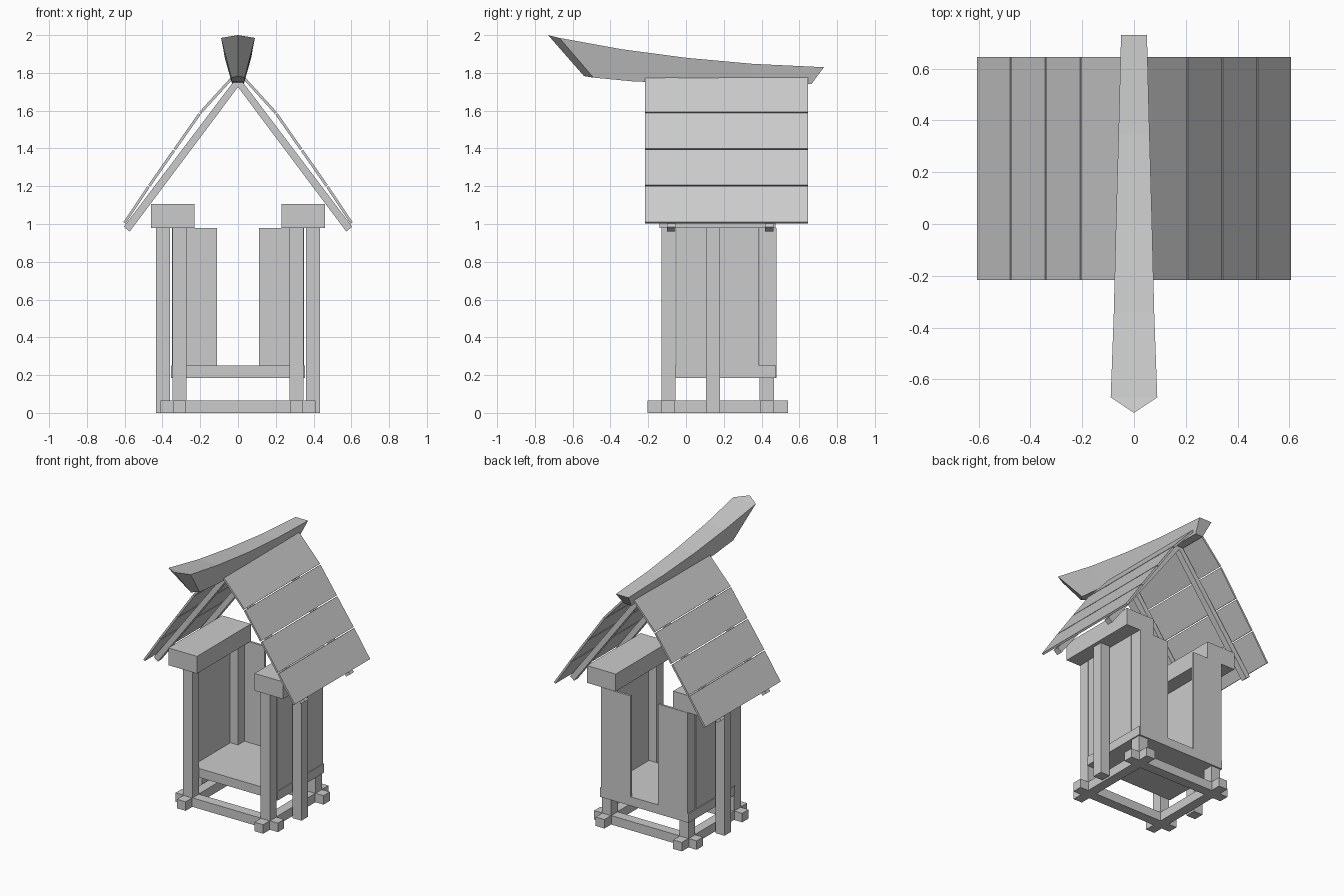
import bpy, bmesh
from mathutils import Vector

if "Cube" in bpy.data.objects:
    bpy.data.objects.remove(bpy.data.objects["Cube"])


def mesh(name, verts, faces):
    bm = bmesh.new()
    vs = [bm.verts.new(v) for v in verts]
    for f in faces:
        bm.faces.new([vs[i] for i in f])
    bmesh.ops.recalc_face_normals(bm, faces=bm.faces)
    me = bpy.data.meshes.new(name)
    bm.to_mesh(me)
    bm.free()
    ob = bpy.data.objects.new(name, me)
    bpy.context.collection.objects.link(ob)
    return ob


def extrude_y(name, profile, y0, y1):
    """Prism from an (x, z) profile, running along y."""
    n = len(profile)
    verts = [(x, y, z) for y in (y0, y1) for x, z in profile]
    faces = [list(range(n)), list(range(n, 2 * n))]
    faces += [(i, (i + 1) % n, (i + 1) % n + n, i + n) for i in range(n)]
    return mesh(name, verts, faces)


def box(name, x0, x1, y0, y1, z0, z1):
    return extrude_y(name, [(x0, z0), (x1, z0), (x1, z1), (x0, z1)], y0, y1)


def mirrored(ob):
    ob.modifiers.new("mirror", 'MIRROR').use_axis[0] = True
    return ob


# Ground frame of crossing beams
for label, y in (("front", -0.093), ("back", 0.428)):
    box(label + "_base_beam", -0.41, 0.41, y - 0.036, y + 0.036, 0, 0.065)
mirrored(box("side_base_beams", 0.275, 0.345, -0.205, 0.54, 0, 0.065))

# Posts: corners, and an outer one in the middle of each side
for label, x, y in (("front", 0.31, -0.093), ("back", 0.31, 0.428), ("middle", 0.398, 0.143)):
    mirrored(box(label + "_posts", x - 0.037, x + 0.037, y - 0.038, y + 0.038, 0, 0.98))

# Raised floor and thin wall panels
box("floor", -0.355, 0.355, -0.055, 0.477, 0.185, 0.25)
mirrored(box("side_walls", 0.334, 0.349, -0.05, 0.386, 0.185, 0.98))
mirrored(box("back_panels", 0.11, 0.347, 0.462, 0.478, 0.185, 0.98))

# Heavy beams on top of the posts
mirrored(box("top_beams", 0.23, 0.46, -0.14, 0.475, 0.98, 1.105))

# Rafter pairs
for label, y in (("front", -0.078), ("back", 0.44)):
    mirrored(extrude_y(label + "_rafters",
                       [(0, 1.785), (0.605, 0.985), (0.573, 0.96), (0, 1.725)],
                       y - 0.022, y + 0.022))

# Roof planks following a slightly bowed slope, with small gaps
slope = [Vector(p) for p in ((0.03, 1.785), (0.205, 1.593), (0.34, 1.4), (0.475, 1.207), (0.607, 1.01))]
for i in range(4):
    a, b = slope[i], slope[i + 1]
    d = (b - a).normalized()
    inward = Vector((d.y, -d.x)) * 0.014
    a = a + d * 0.008
    mirrored(extrude_y("roof_plank_%d" % (i + 1), [a, b, b + inward, a + inward], -0.217, 0.645))

# Ridge beam: top y, z, half width, then bottom y, z, half width
stations = [(-0.67, 1.985, 0.09, -0.49, 1.775, 0.035),
            (-0.34, 1.925, 0.078, -0.27, 1.754, 0.035),
            (0.0, 1.88, 0.07, 0.0, 1.748, 0.033),
            (0.35, 1.848, 0.06, 0.35, 1.745, 0.031),
            (0.73, 1.83, 0.05, 0.665, 1.742, 0.03)]
verts, faces = [], []
for ty, tz, tw, by, bz, bw in stations:
    verts += [(-tw, ty, tz), (tw, ty, tz), (bw, by, bz), (-bw, by, bz)]
for s in range(len(stations) - 1):
    for i in range(4):
        j = (i + 1) % 4
        faces.append((4 * s + i, 4 * s + j, 4 * s + 4 + j, 4 * s + 4 + i))
n = len(verts)
faces.append((n - 4, n - 3, n - 2, n - 1))
# Pointed prow at the front
verts += [(0, -0.73, 2.0), (0, -0.54, 1.783)]
faces += [(0, n, n + 1, 3), (n, 1, 2, n + 1), (0, 1, n), (3, n + 1, 2)]
mesh("ridge_beam", verts, faces)
